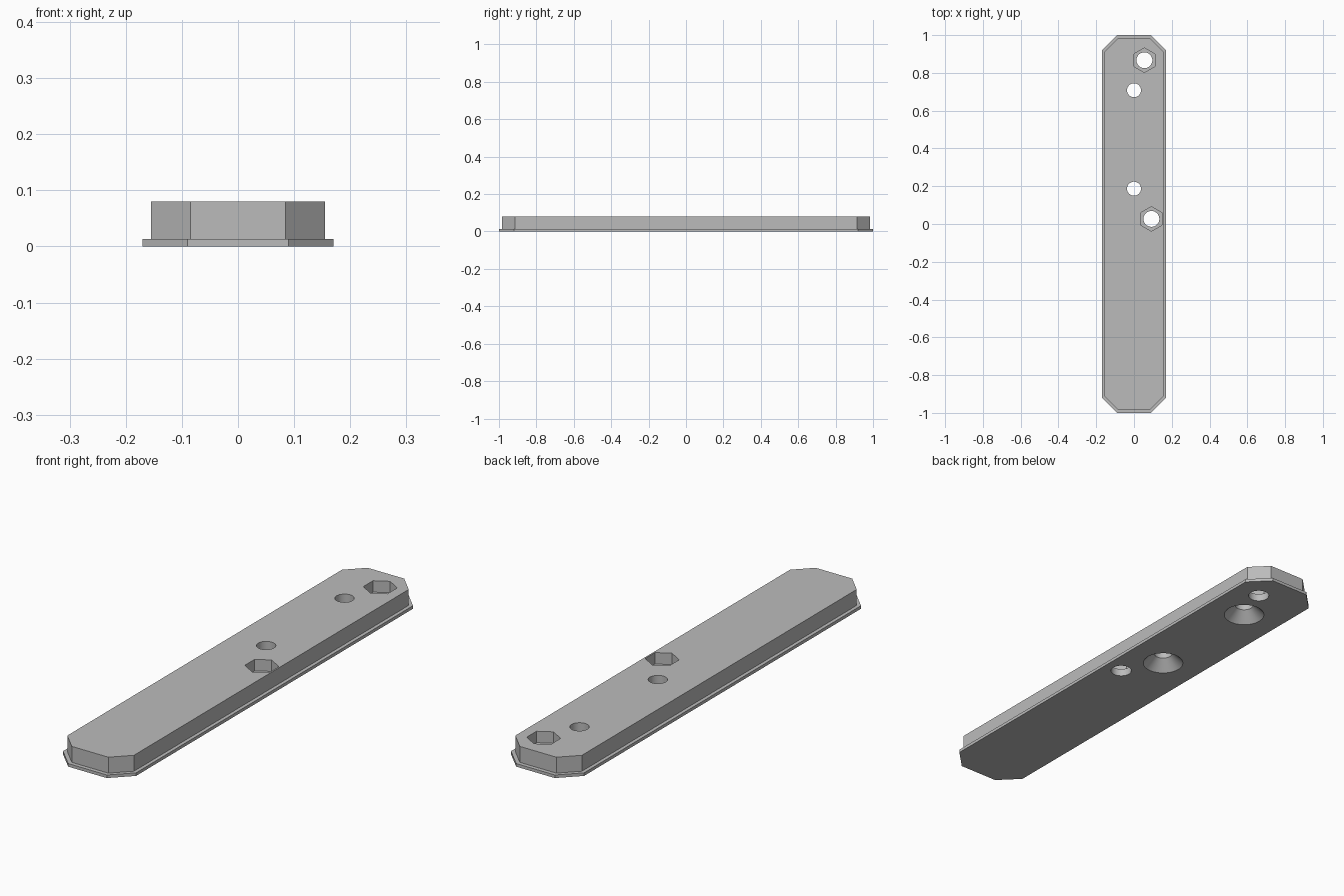
import bpy, bmesh, math

cube = bpy.data.objects.get("Cube")
if cube:
    bpy.data.objects.remove(cube, do_unlink=True)

HEIGHT, FLANGE = 0.08, 0.013
NUT_FLOOR = 0.032
SINK_DEPTH = 0.045

grey = bpy.data.materials.new("plain grey")
grey.use_nodes = True
colour = (0.5, 0.5, 0.5, 1)
grey.diffuse_color = colour
grey.node_tree.nodes["Principled BSDF"].inputs["Base Color"].default_value = colour


def lofted(name, loops):
    """Closed solid skinned through a stack of equal-length point loops."""
    bm = bmesh.new()
    rings = [[bm.verts.new(p) for p in loop] for loop in loops]
    n = len(rings[0])
    for a, b in zip(rings, rings[1:]):
        for i in range(n):
            j = (i + 1) % n
            bm.faces.new((a[i], a[j], b[j], b[i]))
    bm.faces.new(rings[0][::-1])
    bm.faces.new(rings[-1])
    bmesh.ops.recalc_face_normals(bm, faces=bm.faces)
    mesh = bpy.data.meshes.new(name)
    bm.to_mesh(mesh)
    bm.free()
    mesh.materials.append(grey)
    obj = bpy.data.objects.new(name, mesh)
    bpy.context.collection.objects.link(obj)
    return obj


def octagon(hx, hy, cx, cy, z):
    """Rectangle with cut corners; cx and cy are where the cuts begin."""
    quarter = [(hx, cy), (cx, hy)]
    right_back = quarter + [(-x, y) for x, y in quarter[::-1]]
    return [(x, y, z) for x, y in right_back + [(-x, -y) for x, y in right_back]]


def ring(x, y, r, z, n):
    angles = [math.tau * i / n + math.pi / 2 for i in range(n)]
    return [(x + r * math.cos(a), y + r * math.sin(a), z) for a in angles]


def revolved(name, x, y, profile, n=48):
    return lofted(name, [ring(x, y, r, z, n) for r, z in profile])


# Bar with a thin flange around its foot
flange = (1.0, 0.92, 0.17, 0.09)
body = (0.983, 0.913, 0.155, 0.085)
bar = lofted("flanged_bar", [
    octagon(hx, hy, cx, cy, z)
    for (hy, cy, hx, cx), z in ((flange, 0), (flange, FLANGE), (body, FLANGE), (body, HEIGHT))
])

cutters = []
# Countersunk screw holes, widening at the underside
for y in (0.708, 0.187):
    cutters.append(revolved("screw_hole_cutter", 0, y, [
        (0.092, -0.01), (0.037, SINK_DEPTH), (0.037, HEIGHT + 0.02)]))

# Bolt holes with hexagonal nut pockets on top
for x, y in ((0.055, 0.867), (0.092, 0.027)):
    cutters.append(revolved("bolt_hole_cutter", x, y, [(0.042, -0.02), (0.042, HEIGHT + 0.02)]))
    cutters.append(revolved("nut_pocket_cutter", x, y, [
        (0.065, NUT_FLOOR), (0.065, HEIGHT + 0.03)], 6))

for cutter in cutters:
    cutter.hide_render = True
    cut = bar.modifiers.new(cutter.name, 'BOOLEAN')
    cut.operation = 'DIFFERENCE'
    cut.solver = 'EXACT'
    cut.object = cutter

# Bake the cuts, then drop the helpers
bpy.context.view_layer.update()
depsgraph = bpy.context.evaluated_depsgraph_get()
baked = bpy.data.meshes.new_from_object(bar.evaluated_get(depsgraph))
bar.modifiers.clear()
bar.data = baked
for cutter in cutters:
    bpy.data.objects.remove(cutter, do_unlink=True)

bpy.ops.object.select_all(action='DESELECT')
bar.select_set(True)
bpy.context.view_layer.objects.active = bar
bpy.ops.object.shade_smooth_by_angle(angle=math.radians(25))
